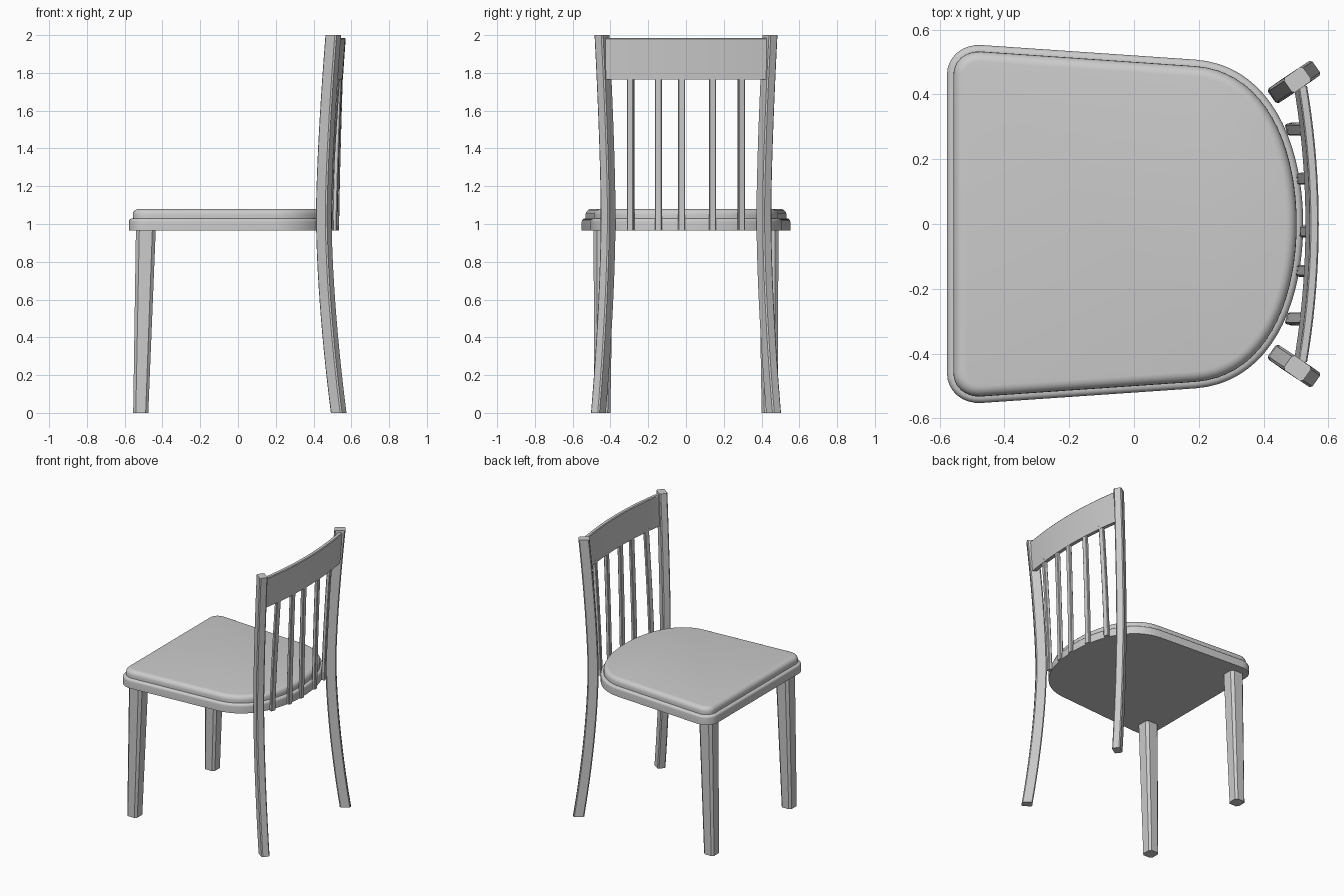
import bpy, bmesh, math
from mathutils import Vector

if "Cube" in bpy.data.objects:
    bpy.data.objects.remove(bpy.data.objects["Cube"])

GREY = (0.6, 0.6, 0.6, 1)
grey = bpy.data.materials.new("plain grey")
grey.use_nodes = True
grey.diffuse_color = GREY
grey.node_tree.nodes["Principled BSDF"].inputs["Base Color"].default_value = GREY


def finish(name, bm):
    bmesh.ops.recalc_face_normals(bm, faces=bm.faces)
    mesh = bpy.data.meshes.new(name)
    bm.to_mesh(mesh)
    bm.free()
    mesh.shade_smooth()
    mesh.set_sharp_from_angle(angle=math.radians(30))
    mesh.materials.append(grey)
    obj = bpy.data.objects.new(name, mesh)
    bpy.context.collection.objects.link(obj)
    return obj


def loft(name, rings):
    """Skin a list of equal-length point rings and cap both ends."""
    bm = bmesh.new()
    loops = [[bm.verts.new(p) for p in ring] for ring in rings]
    n = len(loops[0])
    for a, b in zip(loops, loops[1:]):
        for i in range(n):
            j = (i + 1) % n
            bm.faces.new((a[i], a[j], b[j], b[i]))
    bm.faces.new(loops[0])
    bm.faces.new(loops[-1])
    return finish(name, bm)


def bar_ring(x, y, z, length, width, chamfer, angle=0):
    """Horizontal chamfered rectangle, turned about z."""
    a, b, c = length / 2, width / 2, chamfer
    pts = [(a, c - b), (a, b - c), (a - c, b), (c - a, b),
           (-a, b - c), (-a, c - b), (c - a, -b), (a - c, -b)]
    s, k = math.sin(angle), math.cos(angle)
    return [(x + u * k - v * s, y + u * s + v * k, z) for u, v in pts]


def bezier(p, t):
    u = 1 - t
    return p[0] * u**3 + p[1] * 3 * u * u * t + p[2] * 3 * u * t * t + p[3] * t**3


def seat_outline(inset):
    """Seat plan: straight front, flaring sides and a rounded back."""
    V = Vector
    corner = [V((-0.577, 0.46)), V((-0.577, 0.515)), V((-0.53, 0.556)), V((-0.47, 0.552))]
    back = [V((0.19, 0.507)), V((0.42, 0.49)), V((0.522, 0.25)), V((0.522, 0))]
    half = [bezier(corner, i / 8) for i in range(9)]
    half += [bezier(back, i / 18) for i in range(19)]
    pts = half + [V((p.x, -p.y)) for p in reversed(half[:-1])]
    out = []
    for i, p in enumerate(pts):
        d_in = (p - pts[i - 1]).normalized()
        d_out = (pts[(i + 1) % len(pts)] - p).normalized()
        t = (d_in + d_out).normalized()
        out.append(p + V((t.y, -t.x)) * inset)
    return out


def slab(name, inset, z0, z1, radius):
    """Flat board with a rounded top rim."""
    bm = bmesh.new()
    low = bm.faces.new([bm.verts.new((p.x, p.y, z0)) for p in seat_outline(inset)])
    geom = bmesh.ops.extrude_face_region(bm, geom=[low], use_keep_orig=True)["geom"]
    top = [v for v in geom if isinstance(v, bmesh.types.BMVert)]
    bmesh.ops.translate(bm, verts=top, vec=(0, 0, z1 - z0))
    rim = [e for e in bm.edges if all(v.co.z > z1 - 0.001 for v in e.verts)]
    bmesh.ops.bevel(bm, geom=rim, offset=radius, segments=5, profile=0.5, affect='EDGES')
    return finish(name, bm)


# Seat
slab("seat_base", 0, 0.965, 1.03, 0.018)
slab("seat_pad", 0.02, 1.02, 1.08, 0.032)


# Legs and back posts
def post_lean(z):
    if z < 1.05:
        return 0.094 * ((1.05 - z) / 1.05) ** 1.7
    return 0.06 * ((z - 1.05) / 0.95) ** 1.5


for side, label in ((1, "left"), (-1, "right")):
    loft("front_leg_" + label, [
        bar_ring(-0.515, side * 0.443, 0, 0.08, 0.085, 0.014),
        bar_ring(-0.488, side * 0.437, 0.97, 0.105, 0.105, 0.018)])
    turn = math.radians(35)
    rings = []
    for i in range(25):
        z = 2 * i / 24
        s = post_lean(z)
        rings.append(bar_ring(0.454 + 0.84 * s, side * (0.412 + 0.55 * s), z,
                              0.072, 0.055, 0.007, side * turn))
    loft("back_post_" + label, rings)


# Curved top rail
def rail_back(y):
    return 0.57 - 0.035 * (y / 0.42) ** 2


rail = []
for i in range(21):
    y = -0.425 + 0.85 * i / 20
    x = rail_back(y)
    rail.append([(x - 0.015, y, 1.765), (x, y, 1.98),
                 (x - 0.004, y, 1.985), (x - 0.024, y, 1.985),
                 (x - 0.028, y, 1.98), (x - 0.041, y, 1.765)])
loft("top_rail", rail)

# Back spindles
for n, y in enumerate((-0.293, -0.145, -0.023, 0.14, 0.293), 1):
    foot = 0.523 - 0.49 * y * y
    head = rail_back(y) - 0.027
    rings = []
    for i in range(9):
        t = i / 8
        x = foot + (head - foot) * t ** 1.3
        rings.append(bar_ring(x, y, 0.965 + 0.825 * t, 0.024, 0.036, 0.004, 0.9 * y))
    loft("spindle_%d" % n, rings)
